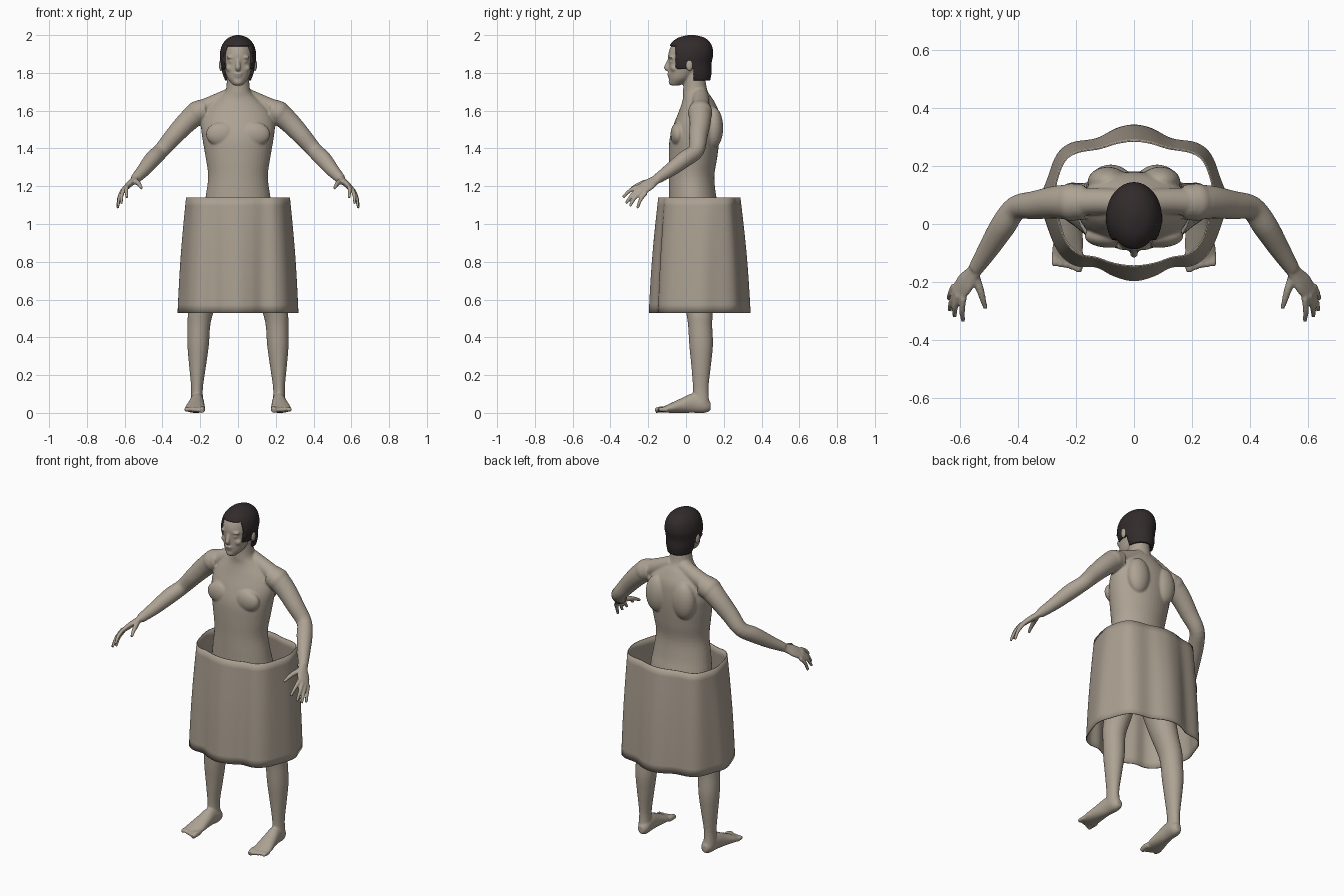
import bpy
import bmesh
import math
from mathutils import Vector, Matrix

start_cube = bpy.data.objects.get("Cube")
if start_cube:
    bpy.data.objects.remove(start_cube)

X, Y, Z = Vector((1, 0, 0)), Vector((0, 1, 0)), Vector((0, 0, 1))


def material(name, colour):
    mat = bpy.data.materials.new(name)
    mat.use_nodes = True
    mat.diffuse_color = (*colour, 1)
    shader = mat.node_tree.nodes["Principled BSDF"]
    shader.inputs["Base Color"].default_value = (*colour, 1)
    shader.inputs["Roughness"].default_value = 0.8
    return mat


def spline(rows, steps=4, closed=False):
    """Smooth curve through rows of numbers of any length."""
    count = len(rows)
    pick = (lambda i: rows[i % count]) if closed else (lambda i: rows[min(max(i, 0), count - 1)])
    result = []
    for i in range(count if closed else count - 1):
        a, b, c, d = (pick(i + k) for k in (-1, 0, 1, 2))
        for s in range(steps):
            t = s / steps
            result.append([q + t / 2 * (r - p + t * (2 * p - 5 * q + 4 * r - u + t * (3 * (q - r) + u - p)))
                           for p, q, r, u in zip(a, b, c, d)])
    return result if closed else result + [list(rows[-1])]


def bridge(bm, rings, caps=True):
    for low, high in zip(rings, rings[1:]):
        n = len(low)
        for i in range(n):
            bm.faces.new((low[i], low[(i + 1) % n], high[(i + 1) % n], high[i]))
    if caps:
        bm.faces.new(rings[0][::-1])
        bm.faces.new(rings[-1])


def loft(bm, rows, side=X, axis=None, sides=24, caps=True):
    """Elliptical rings (x, y, z, half width[, half depth]) along a path."""
    path = spline([r if len(r) > 4 else (*r, r[3]) for r in rows])
    rings = []
    for i, row in enumerate(path):
        ahead, behind = path[min(i + 1, len(path) - 1)], path[max(i - 1, 0)]
        t = axis or (Vector(ahead[:3]) - Vector(behind[:3])).normalized()
        a = (side - t * side.dot(t)).normalized()
        b = t.cross(a)
        angles = [math.tau * k / sides for k in range(sides)]
        rings.append([bm.verts.new(Vector(row[:3]) + a * math.cos(w) * row[3] + b * math.sin(w) * row[4])
                      for w in angles])
    bridge(bm, rings, caps)


def ball(bm, centre, radii):
    bmesh.ops.create_uvsphere(bm, u_segments=24, v_segments=14, radius=1,
                              matrix=Matrix.LocRotScale(Vector(centre), None, Vector(radii)))


def finish(bm, name, mat):
    bmesh.ops.recalc_face_normals(bm, faces=bm.faces)
    for face in bm.faces:
        face.smooth = True
    mesh = bpy.data.meshes.new(name)
    bm.to_mesh(mesh)
    bm.free()
    mesh.materials.append(mat)
    obj = bpy.data.objects.new(name, mesh)
    bpy.context.collection.objects.link(obj)
    return obj


skin = material("skin", (0.42, 0.365, 0.295))
cloth = material("cloth", (0.40, 0.345, 0.28))
dark_hair = material("dark hair", (0.032, 0.024, 0.025))

# Left half of the body, mirrored afterwards
body = bmesh.new()

# Arm, shoulder and neck muscle
loft(body, [(.17, .075, 1.6, .06), (.21, .075, 1.59, .062), (.27, .075, 1.54, .056), (.34, .065, 1.465, .049),
            (.405, .055, 1.39, .042), (.45, -.005, 1.345, .044), (.5, -.085, 1.285, .036),
            (.545, -.155, 1.237, .026)], side=Y)
ball(body, (.215, .075, 1.59), (.06, .065, .062))
loft(body, [(.03, .075, 1.68, .045), (.12, .078, 1.64, .046), (.2, .075, 1.605, .048)], side=Y)

# Hand: palm, four fingers and thumb
spread = Vector((-.032, -.037, .032))
loft(body, [(.535, -.14, 1.245, .026, .022), (.555, -.17, 1.228, .029, .018),
            (.582, -.205, 1.204, .039, .016), (.607, -.242, 1.178, .035, .012)], side=spread)
knuckles = [(.587, -.253, 1.2), (.603, -.243, 1.19), (.612, -.229, 1.177), (.618, -.211, 1.166)]
tips = [(.588, -.334, 1.14), (.618, -.318, 1.108), (.635, -.298, 1.093), (.637, -.258, 1.083)]
for knuckle, tip in zip(knuckles, tips):
    middle = (Vector(knuckle) + Vector(tip)) / 2 + Vector((.004, -.005, .006))
    loft(body, [(*knuckle, .012), (*middle, .0105), (*tip, .008)], side=spread, sides=12)
loft(body, [(.55, -.175, 1.228, .018), (.53, -.225, 1.218, .014), (.52, -.26, 1.205, .011),
            (.51, -.29, 1.188, .008)], sides=12)

# Leg
loft(body, [(.105, .045, .97, .09, .11), (.125, .05, .8, .088, .1), (.16, .06, .65, .077, .083),
            (.197, .071, .53, .067, .07), (.207, .075, .46, .06, .064), (.211, .08, .36, .057, .063),
            (.214, .08, .25, .045, .052), (.217, .078, .13, .031, .041), (.217, .08, .05, .034, .044)], axis=Z)

# Foot and toes
loft(body, [(.212, .13, .035, .018, .022), (.213, .1, .042, .034, .042), (.217, .04, .052, .037, .052),
            (.222, -.02, .04, .045, .04), (.228, -.08, .026, .053, .026), (.23, -.125, .017, .05, .014)], axis=-Y)
for i in range(5):
    x, size = .19 + .0205 * i, .017 if i == 0 else .0125
    loft(body, [(x, -.1, .018, size), (x, -.135, .018, size), (x + .002, -.163 + .007 * i, .012, size * .8)], sides=12)

# Chest, shoulder blade and buttock
ball(body, (.085, -.042, 1.475), (.085, .04, .065))
ball(body, (.09, .145, 1.51), (.07, .052, .11))
ball(body, (.08, .12, .98), (.085, .085, .09))

# Ear, brow, eye and cheek
ball(body, (.09, .018, 1.84), (.011, .02, .032))
ball(body, (.034, -.077, 1.882), (.028, .014, .009))
ball(body, (.032, -.074, 1.86), (.016, .014, .01))
ball(body, (.04, -.062, 1.825), (.025, .02, .02))

half = body.verts[:] + body.edges[:] + body.faces[:]
copy = bmesh.ops.duplicate(body, geom=half)["geom"]
for vert in copy:
    if isinstance(vert, bmesh.types.BMVert):
        vert.co.x *= -1

# Torso and neck
loft(body, [(0, .05, .88, .11, .08), (0, .05, .95, .175, .125), (0, .045, 1.05, .183, .135),
            (0, .035, 1.14, .172, .126), (0, .03, 1.25, .158, .12), (0, .037, 1.35, .171, .128),
            (0, .045, 1.45, .188, .132), (0, .058, 1.53, .195, .122), (0, .068, 1.6, .17, .104),
            (0, .063, 1.66, .11, .08), (0, .05, 1.7, .068, .066), (0, .045, 1.76, .059, .058),
            (0, .04, 1.83, .056, .056)], axis=Z, sides=40)

# Head, nose, lips and chin
loft(body, [(0, -.058, 1.734, .024, .026), (0, -.034, 1.765, .052, .056), (0, -.018, 1.8, .066, .074),
            (0, -.002, 1.85, .077, .09), (0, .01, 1.9, .08, .104), (0, .02, 1.95, .069, .093),
            (0, .025, 1.985, .035, .05)], axis=Z, sides=40)
ball(body, (0, .04, 1.87), (.078, .085, .095))
loft(body, [(0, -.085, 1.878, .009), (0, -.096, 1.85, .011), (0, -.103, 1.828, .014), (0, -.092, 1.818, .012)],
     sides=12)
ball(body, (0, -.09, 1.795), (.024, .011, .006))
ball(body, (0, -.087, 1.783), (.02, .011, .006))
ball(body, (0, -.075, 1.752), (.024, .018, .017))

figure = finish(body, "body", skin)
blend = figure.modifiers.new("blend", "REMESH")
blend.mode = "VOXEL"
blend.voxel_size = 0.0055
blend.use_smooth_shade = True
soften = figure.modifiers.new("soften", "SMOOTH")
soften.factor = 0.5
soften.iterations = 5

# Short hair: a shell cut open around the face and ears
hair = bmesh.new()
loft(hair, [(0, .055, 1.76, .068, .073), (0, .035, 1.8, .083, .1), (0, .018, 1.85, .092, .117),
            (0, .022, 1.9, .096, .122), (0, .025, 1.95, .083, .109), (0, .028, 1.985, .052, .072),
            (0, .03, 2, .012, .018)], axis=Z, sides=48, caps=False)
rim = [e for e in hair.edges if e.is_boundary and e.verts[0].co.z > 1.9]
bmesh.ops.holes_fill(hair, edges=rim, sides=0)
hairline, temple, sideburn, nape = 1.945, -.055, 1.82, .04
for point, normal in [((0, 0, hairline), Z), ((0, temple, 0), Y), ((0, 0, sideburn), Z), ((0, nape, 0), Y)]:
    bmesh.ops.bisect_plane(hair, geom=hair.verts[:] + hair.edges[:] + hair.faces[:], plane_co=point, plane_no=normal)
bare = []
for face in hair.faces:
    c = face.calc_center_median()
    if (c.z < hairline and c.y < temple) or (c.z < sideburn and c.y < nape):
        bare.append(face)
bmesh.ops.delete(hair, geom=bare, context="FACES")
hair_obj = finish(hair, "hair", dark_hair)
thick = hair_obj.modifiers.new("thickness", "SOLIDIFY")
thick.thickness = 0.016
thick.offset = -1

# Loose wrap: wavy rings from waist to hem, given as half outlines
waist = [(0, -.147), (.07, -.138), (.13, -.118), (.19, -.105), (.235, -.06), (.262, .02),
         (.275, .1), (.262, .17), (.235, .225), (.19, .25), (.12, .262), (.06, .28), (0, .288)]
hem = [(0, -.197), (.07, -.18), (.13, -.15), (.2, -.145), (.255, -.105), (.295, -.02),
       (.32, .08), (.297, .16), (.265, .24), (.215, .28), (.13, .295), (.06, .33), (0, .342)]


def full_outline(points):
    return spline(points + [(-x, y) for x, y in points[-2:0:-1]], 5, closed=True)


wrap = bmesh.new()
rings = []
levels = 14
for level in range(levels + 1):
    t = level / levels
    flare = t + 0.12 * math.sin(math.pi * t)
    rings.append([wrap.verts.new((p[0] + (q[0] - p[0]) * flare, p[1] + (q[1] - p[1]) * flare, 1.14 - .61 * t))
                  for p, q in zip(full_outline(waist), full_outline(hem))])
bridge(wrap, rings, caps=False)
wrap_obj = finish(wrap, "waist_wrap", cloth)
shell = wrap_obj.modifiers.new("thickness", "SOLIDIFY")
shell.thickness = 0.005
shell.offset = -1
